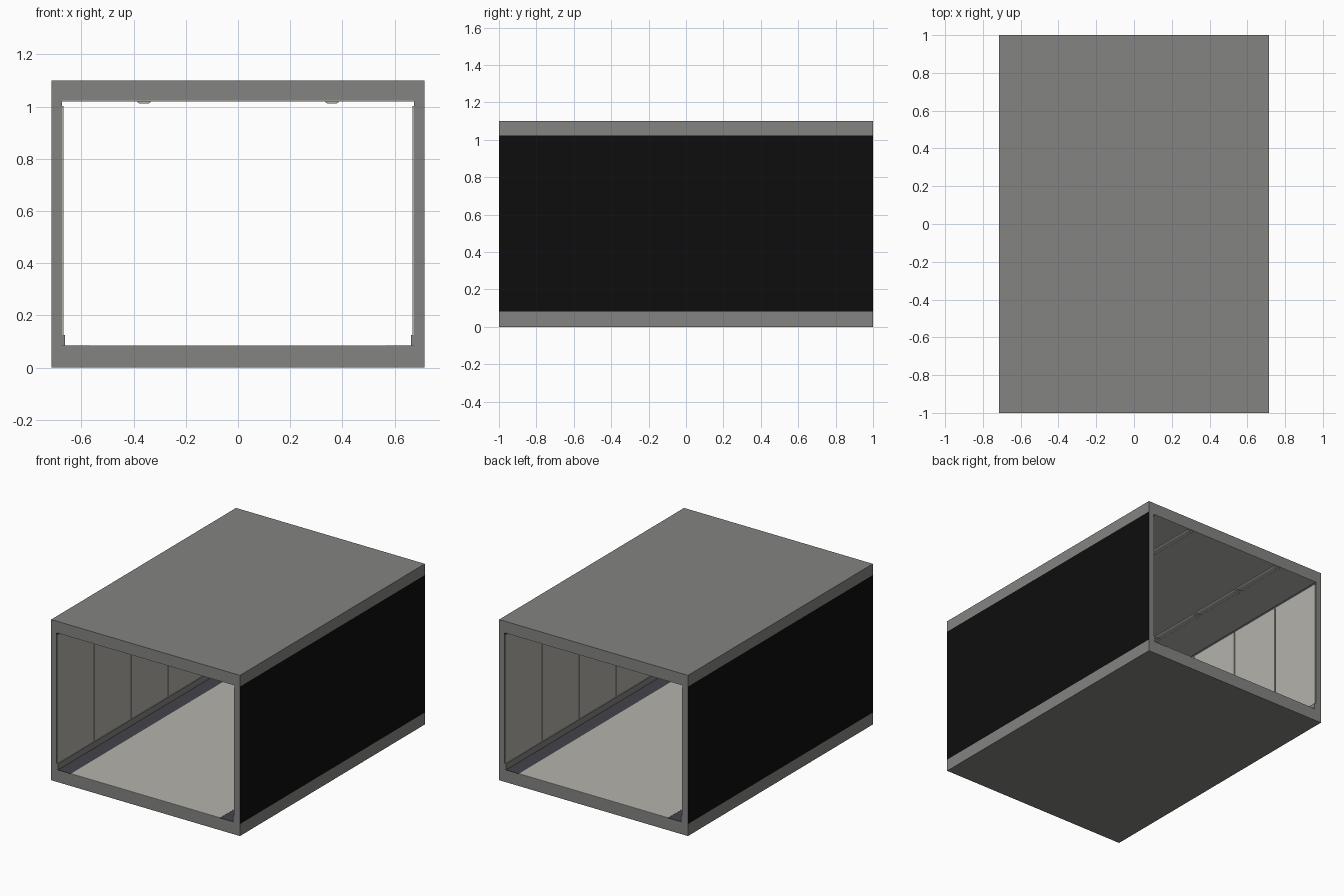
import bpy, bmesh

if "Cube" in bpy.data.objects:
    bpy.data.objects.remove(bpy.data.objects["Cube"])

W, L, H = 0.715, 1.0, 1.1      # outer half width, half length, height
IN = 0.675                     # inner half width
FLOOR, CEIL = 0.085, 1.02
BAYS, BAY = 5, 0.4


def material(name, r, g, b):
    m = bpy.data.materials.new(name)
    m.diffuse_color = (r, g, b, 1)
    m.use_nodes = True
    m.node_tree.nodes["Principled BSDF"].inputs["Base Color"].default_value = m.diffuse_color
    return m


GREY = material("structure grey", 0.23, 0.23, 0.22)
BLACK = material("outer black", 0.004, 0.004, 0.004)
PALE = material("pale panel", 0.455, 0.45, 0.415)
DARK = material("dark blue grey", 0.056, 0.056, 0.07)


def prism(name, profile, y0, y1, *mats):
    """Extrude an x/z profile along y."""
    bm = bmesh.new()
    a = [bm.verts.new((x, y0, z)) for x, z in profile]
    b = [bm.verts.new((x, y1, z)) for x, z in profile]
    n = len(profile)
    bm.faces.new(a)
    bm.faces.new(b[::-1])
    for i in range(n):
        bm.faces.new((a[i], b[i], b[(i + 1) % n], a[(i + 1) % n]))
    bmesh.ops.recalc_face_normals(bm, faces=bm.faces)
    me = bpy.data.meshes.new(name)
    bm.to_mesh(me)
    bm.free()
    for m in mats:
        me.materials.append(m)
    ob = bpy.data.objects.new(name, me)
    bpy.context.collection.objects.link(ob)
    return ob


def box(name, x0, x1, y0, y1, z0, z1, *mats):
    return prism(name, [(x0, z0), (x1, z0), (x1, z1), (x0, z1)], y0, y1, *mats)


# floor and roof slabs
box("floor_slab", -W, W, -L, L, 0, FLOOR - 0.003, GREY)
box("roof_slab", -W, W, -L, L, CEIL + 0.003, H, GREY)

# walkway floor between the two dark gutters
box("walkway", -0.565, 0.565, -L, L, FLOOR - 0.003, FLOOR, PALE)
# ceiling lining
box("ceiling_lining", -IN, IN, -L, L, CEIL, CEIL + 0.003, PALE)

for s, side in ((-1, "left"), (1, "right")):
    def sbox(name, a, b, *rest):
        return box(f"{side}_{name}", min(s * a, s * b), max(s * a, s * b), *rest)

    # side wall: black on its outward face only
    wall = sbox("wall", IN, W, -L, L, FLOOR - 0.003, CEIL + 0.003, GREY, BLACK)
    for p in wall.data.polygons:
        if p.normal.x * s > 0.9:
            p.material_index = 1

    # floor gutter strip and skirting
    sbox("gutter_strip", 0.565, IN, -L, L, FLOOR - 0.003, FLOOR - 0.001, DARK)
    sbox("skirting", 0.663, IN, -L, L, FLOOR - 0.001, 0.125, GREY)
    # shadow gap above the panels
    sbox("top_gap_strip", IN - 0.001, IN, -L, L, 1.0, CEIL, DARK)

    # wall panels and ceiling rails, one per bay
    for i in range(BAYS):
        y = -L + i * BAY
        sbox(f"wall_panel_{i}", 0.669, IN, y + 0.004, y + BAY - 0.004,
             0.125, 1.002, PALE)
        c = s * 0.36
        rail = [(c - 0.025, CEIL), (c - 0.025, CEIL - 0.004), (c - 0.018, CEIL - 0.008),
                (c + 0.018, CEIL - 0.008), (c + 0.025, CEIL - 0.004), (c + 0.025, CEIL)]
        prism(f"{side}_ceiling_rail_{i}", rail, y + 0.015, y + BAY - 0.015, PALE)
